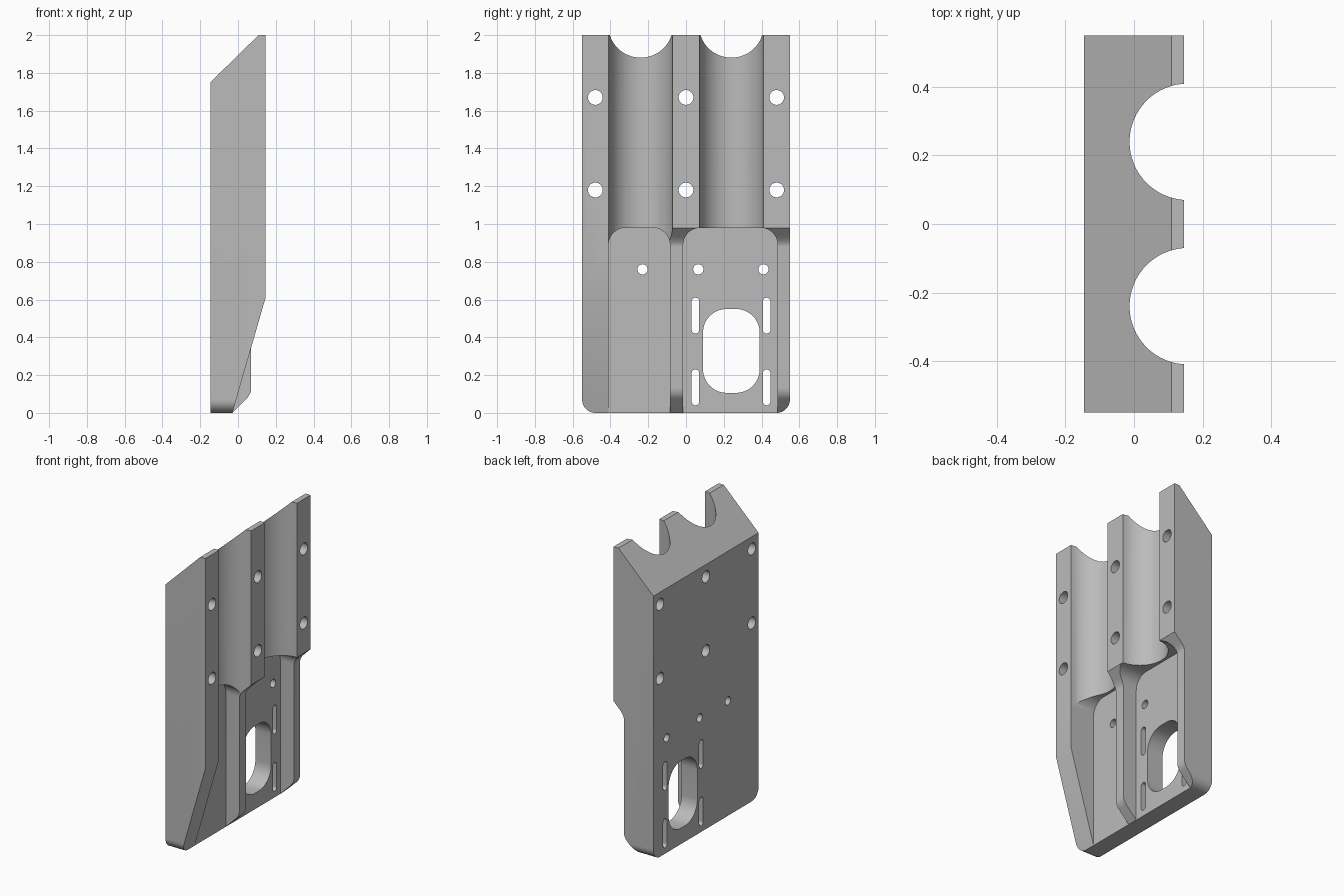
import bpy
import bmesh
from math import sin, cos, pi, radians
from mathutils import Vector

cube = bpy.data.objects.get("Cube")
if cube:
    bpy.data.objects.remove(cube)

FRONT, BACK = 0.146, -0.146      # thickness range of the plate in x
FLOOR = -0.03                    # pocket floor
HALF = 0.55                      # half width in y

grey = bpy.data.materials.new("machined grey")
grey.use_nodes = True
colour = (0.5, 0.5, 0.5, 1)
grey.diffuse_color = colour
grey.node_tree.nodes["Principled BSDF"].inputs["Base Color"].default_value = colour


def prism(name, points, direction):
    """Solid made by sweeping a closed outline along a direction."""
    bm = bmesh.new()
    face = bm.faces.new([bm.verts.new(p) for p in points])
    swept = bmesh.ops.extrude_face_region(bm, geom=[face])["geom"]
    moved = [v for v in swept if isinstance(v, bmesh.types.BMVert)]
    bmesh.ops.translate(bm, verts=moved, vec=direction)
    bmesh.ops.recalc_face_normals(bm, faces=bm.faces[:])
    mesh = bpy.data.meshes.new(name)
    bm.to_mesh(mesh)
    bm.free()
    mesh.materials.append(grey)
    obj = bpy.data.objects.new(name, mesh)
    bpy.context.collection.objects.link(obj)
    return obj


def rounded(y0, y1, z0, z1, low, high, steps=12):
    """Rectangle outline in y and z with separate lower and upper corner radii."""
    pts = []
    corners = ((y1, z1, high, 0), (y0, z1, high, 1), (y0, z0, low, 2), (y1, z0, low, 3))
    for y, z, r, quarter in corners:
        if r == 0:
            pts.append((y, z))
            continue
        cy = y - r if quarter in (0, 3) else y + r
        cz = z - r if quarter in (0, 1) else z + r
        for i in range(steps + 1):
            a = (quarter + i / steps) * pi / 2
            p = (cy + r * cos(a), cz + r * sin(a))
            if not pts or (Vector(p) - Vector(pts[-1])).length > 1e-5:
                pts.append(p)
    if (Vector(pts[0]) - Vector(pts[-1])).length < 1e-5:
        pts.pop()
    return pts


def across(name, outline, x0, x1):
    return prism(name, [(x0, y, z) for y, z in outline], (x1 - x0, 0, 0))


def sideways(name, outline, y0, y1):
    return prism(name, [(x, y0, z) for x, z in outline], (0, y1 - y0, 0))


def curve(a, b, c, steps=8):
    """Soft bend from a to c, pulled towards b."""
    a, b, c = Vector(a), Vector(b), Vector(c)
    return [tuple(a * (1 - t) ** 2 + b * 2 * t * (1 - t) + c * t * t)
            for t in (i / steps for i in range(steps + 1))]


# Plate with two rounded lower corners
plate = across("mounting_block", rounded(-HALF, HALF, 0, 2, 0.07, 0), BACK, FRONT)
cutters = []

# Sloped top at the back, sloped lower front of the right rim
cutters.append(sideways("top_slope", [(-0.3, 1.6), (0.109, 2.0), (0.209, 2.098), (-0.3, 2.3)], -1, 1))
cutters.append(sideways("rim_slope", [(FRONT, 0.61), (-0.0587, -0.1), (0.4, -0.1), (0.4, 0.61)], -1, -0.3))

# Lowered ribs, blended into the upper land and into the bottom edge
rib = [(0.3, 1.134), (FRONT, 0.98)]
rib += curve((0.1, 0.934), (0.07, 0.904), (0.07, 0.88))
rib += curve((0.07, 0.135), (0.07, 0.1), (0.045, 0.075))
rib += [(FLOOR - 0.1, -0.1), (0.3, -0.1)]
cutters.append(sideways("rib_step", rib, -0.09, 1))

# Two open pockets
for name, y0, y1 in (("right_pocket", -0.41, -0.085), ("left_pocket", -0.015, 0.485)):
    cutters.append(across(name, rounded(y0, y1, -0.1, 0.98, 0, 0.09), FLOOR, 0.5))

# Two round grooves
for y in (-0.24, 0.24):
    ring = [(0.157 + 0.17 * cos(2 * pi * i / 64), y + 0.17 * sin(2 * pi * i / 64), 0.85)
            for i in range(64)]
    cutters.append(prism("groove", ring, (0, 0, 1.5)))


def hole(name, y, z, half_y, half_z, r):
    cutters.append(across(name, rounded(y - half_y, y + half_y, z - half_z, z + half_z, r, r), -0.5, 0.5))


# Bolt holes, pilot holes, slots and the large window
for y in (-0.48, 0, 0.48):
    for z in (1.18, 1.67):
        hole("bolt_hole", y, z, 0.039, 0.039, 0.039)
for y in (-0.23, 0.065, 0.41):
    hole("pilot_hole", y, 0.76, 0.027, 0.027, 0.027)
for y in (0.05, 0.427):
    for z in (0.135, 0.515):
        hole("slot", y, z, 0.02, 0.095, 0.02)
hole("window", 0.24, 0.328, 0.15, 0.222, 0.125)

# Carve everything out of the plate
bpy.context.view_layer.objects.active = plate
plate.select_set(True)
for cutter in cutters:
    cutter.hide_render = True
    cut = plate.modifiers.new(cutter.name, 'BOOLEAN')
    cut.operation = 'DIFFERENCE'
    cut.solver = 'EXACT'
    cut.object = cutter
    bpy.ops.object.modifier_apply(modifier=cut.name)
    bpy.data.objects.remove(cutter)

bpy.ops.object.shade_smooth_by_angle(angle=radians(25))
